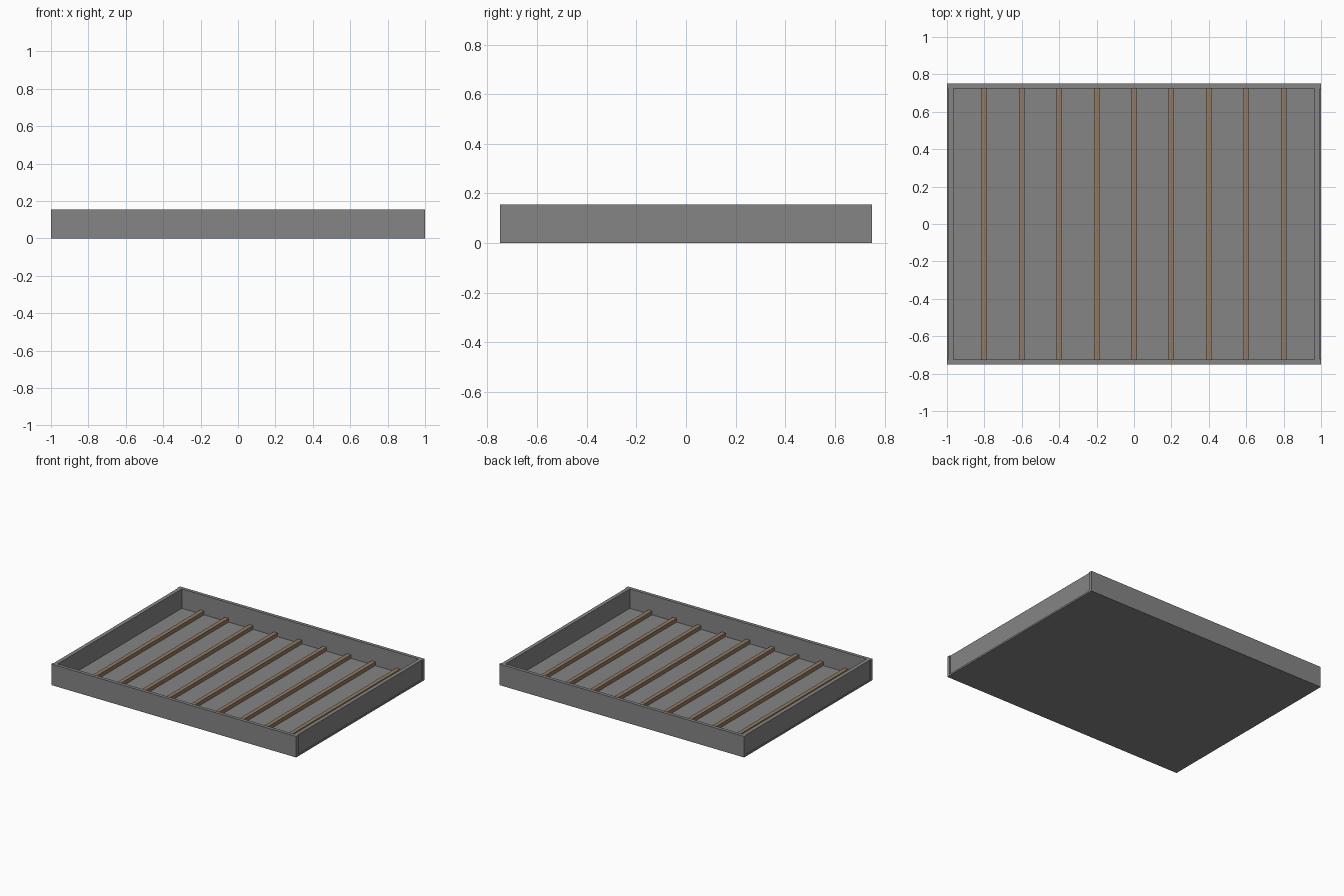
import bpy

if "Cube" in bpy.data.objects:
    bpy.data.objects.remove(bpy.data.objects["Cube"])


def material(name, rgb):
    m = bpy.data.materials.new(name)
    m.diffuse_color = (*rgb, 1.0)
    m.use_nodes = True
    m.node_tree.nodes["Principled BSDF"].inputs["Base Color"].default_value = m.diffuse_color
    return m


grey = material("grey metal", (0.235, 0.235, 0.235))
brown = material("brown wood", (0.29, 0.2, 0.125))


def box(name, lo, hi, mat):
    """Axis-aligned box between two corners."""
    centre = [(a + b) / 2 for a, b in zip(lo, hi)]
    bpy.ops.mesh.primitive_cube_add(size=1, location=centre)
    ob = bpy.context.object
    ob.name = name
    ob.scale = [b - a for a, b in zip(lo, hi)]
    bpy.ops.object.transform_apply(location=False, rotation=False, scale=True)
    ob.data.materials.append(mat)
    return ob


FLOOR, TOP = 0.012, 0.155
INNER_Y = 0.725

# floor slab
box("floor", (-1, -0.75, 0), (1, 0.75, FLOOR), grey)

# front and back walls, full length
box("front_wall", (-1, -0.75, FLOOR), (1, -INNER_Y, TOP), grey)
box("back_wall", (-1, INNER_Y, FLOOR), (1, 0.75, TOP), grey)

# side walls, set in slightly between the long walls
box("left_wall", (-0.995, -INNER_Y, FLOOR), (-0.966, INNER_Y, TOP), grey)
box("right_wall", (0.966, -INNER_Y, FLOOR), (0.994, INNER_Y, TOP), grey)

# nine evenly spaced wooden slats on the floor
for i in range(9):
    x = -0.8 + 0.2 * i
    box(f"slat_{i + 1}", (x - 0.015, -INNER_Y, FLOOR),
        (x + 0.015, INNER_Y, FLOOR + 0.028), brown)
